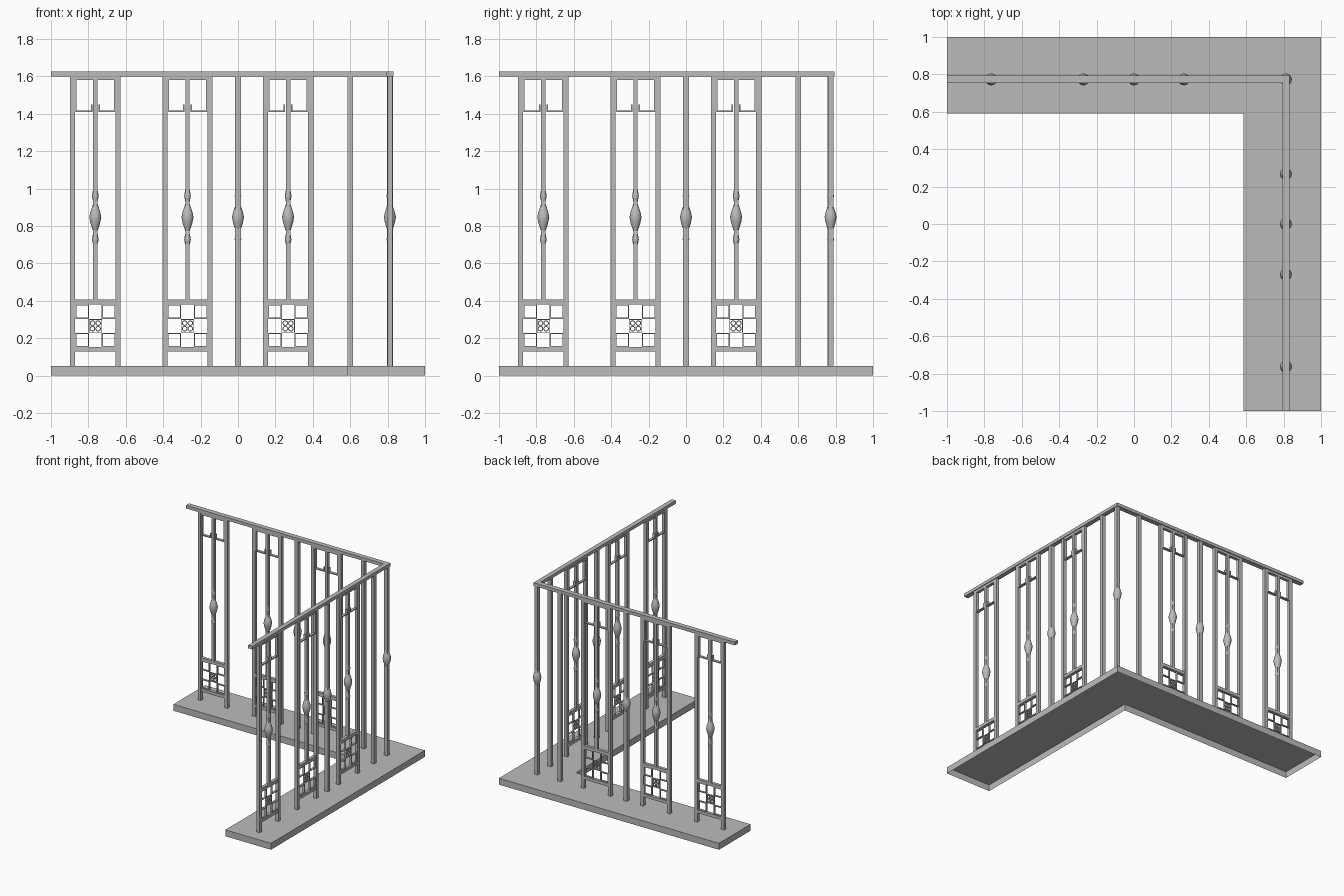
import bpy, bmesh, math
from mathutils import Matrix, Vector

if "Cube" in bpy.data.objects:
    bpy.data.objects.remove(bpy.data.objects["Cube"])

metal = bpy.data.materials.new("grey_metal")
metal.use_nodes = True
GREY = (0.5, 0.5, 0.5, 1)
metal.diffuse_color = GREY
metal.node_tree.nodes["Principled BSDF"].inputs["Base Color"].default_value = GREY

BASE_TOP, RAIL_LOW, RAIL_TOP = 0.053, 1.6, 1.626
BACK_Y, SIDE_X = 0.773, 0.812          # centre lines of the two runs
PANELS = (-0.763, -0.27, 0.268)
HALF = 0.121                           # panel centre to post centre


def finish(name, bm, matrix=Matrix(), smooth=False):
    mesh = bpy.data.meshes.new(name)
    bm.to_mesh(mesh)
    bm.free()
    mesh.materials.append(metal)
    ob = bpy.data.objects.new(name, mesh)
    ob.matrix_world = matrix
    bpy.context.collection.objects.link(ob)
    if smooth:
        bpy.ops.object.select_all(action='DESELECT')
        ob.select_set(True)
        bpy.context.view_layer.objects.active = ob
        bpy.ops.object.shade_smooth_by_angle(angle=math.radians(30))
    return ob


def box(bm, x0, x1, z0, z1, depth):
    m = (Matrix.Translation(((x0 + x1) / 2, 0, (z0 + z1) / 2))
         @ Matrix.Diagonal((abs(x1 - x0), depth, z1 - z0, 1)))
    bmesh.ops.create_cube(bm, size=1, matrix=m)


def post(bm, x, z0, width):
    box(bm, x - width / 2, x + width / 2, z0, RAIL_LOW, width)


def frame(bm, x0, x1, z0, z1, t, depth):
    # hollow rectangle made of four strips
    box(bm, x0, x0 + t, z0, z1, depth)
    box(bm, x1 - t, x1, z0, z1, depth)
    box(bm, x0 + t, x1 - t, z0, z0 + t, depth)
    box(bm, x0 + t, x1 - t, z1 - t, z1, depth)


def lathe(bm, x, profile, steps=16):
    verts = [bm.verts.new((x + r, 0, z)) for r, z in profile]
    edges = [bm.edges.new(p) for p in zip(verts, verts[1:])]
    bmesh.ops.spin(bm, geom=verts + edges, cent=(x, 0, 0), axis=(0, 0, 1),
                   angle=math.tau, steps=steps, use_merge=True)
    bmesh.ops.remove_doubles(bm, verts=bm.verts, dist=0.0001)
    bmesh.ops.recalc_face_normals(bm, faces=bm.faces)


def ring(bm, x, z, r, t, depth, steps=14):
    # small flat ring facing the front
    verts = [bm.verts.new((x + a, b, z)) for a, b in
             ((r - t, -depth / 2), (r, -depth / 2), (r, depth / 2), (r - t, depth / 2))]
    edges = [bm.edges.new((verts[i], verts[(i + 1) % 4])) for i in range(4)]
    bmesh.ops.spin(bm, geom=verts + edges, cent=(x, 0, z), axis=(0, 1, 0),
                   angle=math.tau, steps=steps, use_merge=True)


BULB = [(0.010, 1.0), (0.014, 0.985), (0.018, 0.96), (0.014, 0.94), (0.010, 0.923),
        (0.018, 0.90), (0.027, 0.872), (0.032, 0.847), (0.027, 0.82), (0.018, 0.79),
        (0.010, 0.768), (0.014, 0.75), (0.018, 0.727), (0.014, 0.71), (0.010, 0.695)]


def bulb(name, x, matrix):
    bm = bmesh.new()
    lathe(bm, x, BULB)
    finish(name, bm, matrix, smooth=True)


def build_panel(label, cx, matrix):
    # outer posts, middle bar and cross bars
    bm = bmesh.new()
    for s in (-1, 1):
        post(bm, cx + s * HALF, BASE_TOP, 0.027)
    post(bm, cx, 0.4, 0.024)
    inner = HALF - 0.0135
    for z0, z1 in ((0.128, 0.153), (0.38, 0.406), (1.58, RAIL_LOW)):
        box(bm, cx - inner, cx + inner, z0, z1, 0.025)
    finish(label + "_panel_frame", bm, matrix)
    bulb(label + "_panel_bulb", cx, matrix)

    # open hooks under the rail, mirrored about the middle bar
    bm = bmesh.new()
    t = 0.008
    for s in (-1, 1):
        outer, tip = cx + s * inner, cx + s * 0.016
        box(bm, outer, outer - s * t, 1.41, 1.58, 0.022)
        box(bm, outer, tip, 1.41, 1.41 + t, 0.022)
        box(bm, tip, tip + s * t, 1.41 + t, 1.45, 0.022)
    finish(label + "_panel_hooks", bm, matrix)

    # lattice: four corner squares and a centre square with four rings
    bm = bmesh.new()
    mid_z, half_z, c = 0.266, 0.114, 0.036
    for sx in (-1, 1):
        for sz in (-1, 1):
            xs = sorted((cx + sx * (c - 0.002), cx + sx * inner))
            zs = sorted((mid_z + sz * (c + 0.002), mid_z + sz * half_z))
            frame(bm, *xs, *zs, 0.006, 0.016)
            ring(bm, cx + sx * 0.015, mid_z + sz * 0.015, 0.015, 0.005, 0.012)
    frame(bm, cx - c, cx + c, mid_z - c, mid_z + c, 0.004, 0.012)
    bmesh.ops.recalc_face_normals(bm, faces=bm.faces)
    finish(label + "_panel_lattice", bm, matrix)


def build_run(label, matrix):
    for i, cx in enumerate(PANELS):
        build_panel(f"{label}_{i + 1}", cx, matrix)
    bm = bmesh.new()
    post(bm, 0, BASE_TOP, 0.031)
    post(bm, 0.6, BASE_TOP, 0.029)
    finish(label + "_single_posts", bm, matrix)
    bulb(label + "_post_bulb", 0, matrix)


# The two runs
back = Matrix.Translation((0, BACK_Y, 0))
side = Matrix.Translation((SIDE_X, 0, 0)) @ Matrix.Rotation(math.pi / 2, 4, 'Z')
build_run("back", back)
build_run("side", side)

# Corner baluster
bm = bmesh.new()
post(bm, SIDE_X, BASE_TOP, 0.03)
finish("corner_post", bm, back)
bulb("corner_bulb", SIDE_X, back)

# Handrails meeting at the corner
bm = bmesh.new()
box(bm, -1, SIDE_X - 0.019, RAIL_LOW, RAIL_TOP, 0.04)
finish("back_handrail", bm, back)
bm = bmesh.new()
box(bm, -1, BACK_Y + 0.02, RAIL_LOW, RAIL_TOP, 0.038)
finish("side_handrail", bm, side)

# L-shaped base, open underneath
bm = bmesh.new()
outline = [(-1, 1), (-1, 0.59), (0.585, 0.59), (0.585, -1), (1, -1), (1, 1)]
top = bm.faces.new([bm.verts.new((x, y, BASE_TOP)) for x, y in outline])
skirt = bmesh.ops.extrude_edge_only(bm, edges=list(top.edges))["geom"]
bmesh.ops.translate(bm, vec=Vector((0, 0, -BASE_TOP)),
                    verts=[g for g in skirt if isinstance(g, bmesh.types.BMVert)])
bmesh.ops.recalc_face_normals(bm, faces=bm.faces)
if top.normal.z < 0:
    bmesh.ops.reverse_faces(bm, faces=bm.faces)
finish("base", bm)
